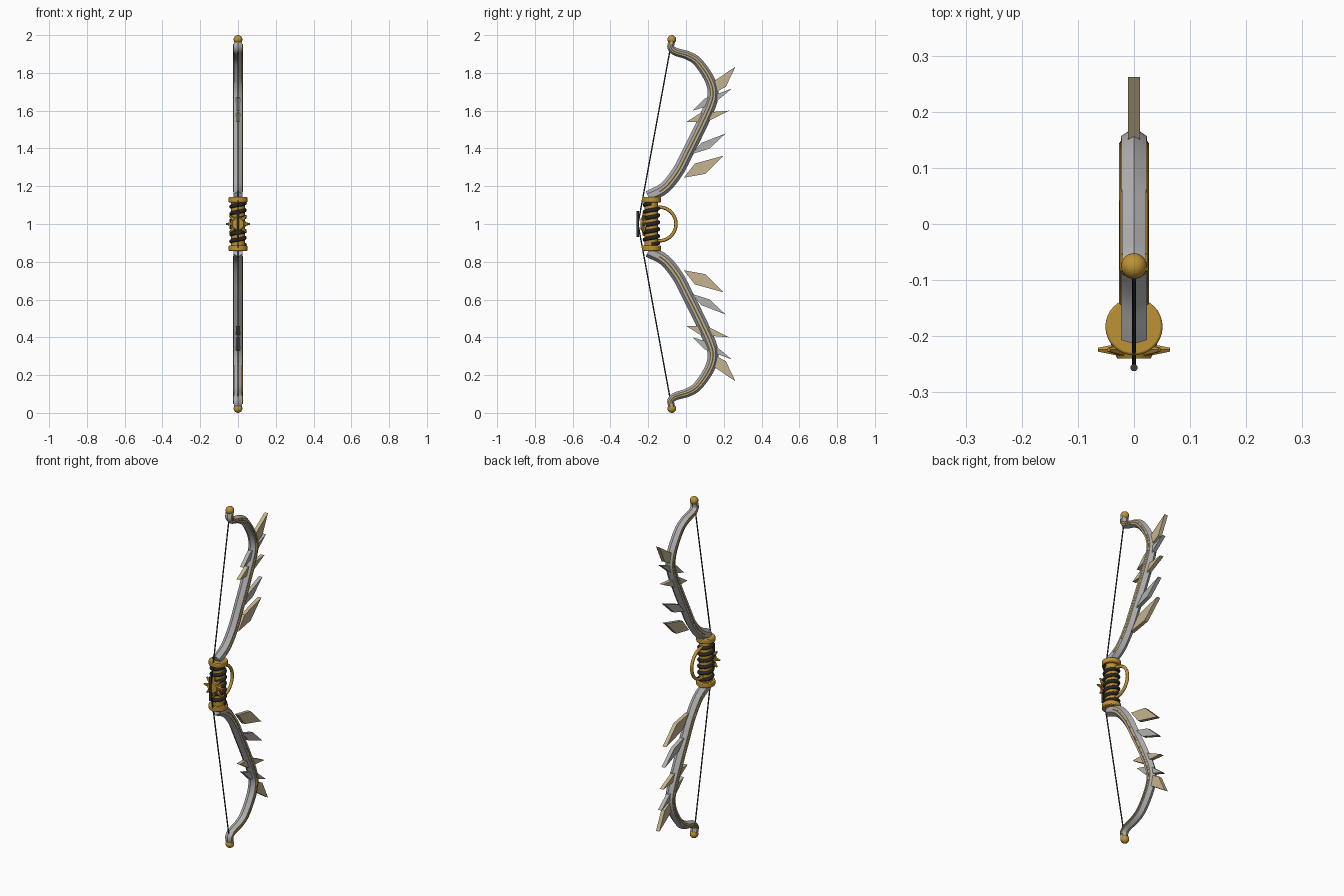
import bpy, bmesh, math
from mathutils import Vector, Matrix

if "Cube" in bpy.data.objects:
    bpy.data.objects.remove(bpy.data.objects["Cube"])

MID = Vector((0, 0, 1))


def material(name, r, g, b):
    m = bpy.data.materials.new(name)
    m.use_nodes = True
    m.diffuse_color = (r, g, b, 1)
    m.node_tree.nodes["Principled BSDF"].inputs["Base Color"].default_value = (r, g, b, 1)
    return m


silver = material("silver", 0.45, 0.44, 0.44)
gold = material("gold", 0.52, 0.29, 0.035)
bone = material("bone", 0.56, 0.46, 0.28)
steel = material("pale steel", 0.44, 0.45, 0.42)
dark = material("dark cord", 0.045, 0.045, 0.045)
leather = material("black leather", 0.022, 0.02, 0.017)


def finish(name, bm, mat, mirror="", angle=35):
    """Make an object whose origin is the grip centre, optionally mirrored."""
    bmesh.ops.recalc_face_normals(bm, faces=bm.faces)
    mesh = bpy.data.meshes.new(name)
    bm.to_mesh(mesh)
    bm.free()
    mesh.materials.append(mat)
    ob = bpy.data.objects.new(name, mesh)
    ob.location = MID
    bpy.context.collection.objects.link(ob)
    if mirror:
        mod = ob.modifiers.new("Mirror", "MIRROR")
        mod.use_axis = ["X" in mirror, "Y" in mirror, "Z" in mirror]
        mod.use_mirror_merge = False
    bpy.ops.object.select_all(action="DESELECT")
    ob.select_set(True)
    bpy.context.view_layer.objects.active = ob
    bpy.ops.object.shade_smooth_by_angle(angle=math.radians(angle))
    return ob


def smooth_path(points, steps=6):
    """Catmull-Rom curve through points."""
    p = [points[0] * 2 - points[1]] + points + [points[-1] * 2 - points[-2]]
    out = []
    for a, b, c, d in zip(p, p[1:], p[2:], p[3:]):
        for i in range(steps):
            t = i / steps
            out.append(0.5 * (2 * b + (c - a) * t + (2 * a - 5 * b + 4 * c - d) * t * t
                              + (3 * b - a - 3 * c + d) * t ** 3))
    return out + [points[-1]]


def sweep(bm, path, section):
    """Sweep section(t) -> [(sideways, outward)] along the path and cap it."""
    rings = []
    for i, p in enumerate(path):
        tangent = (path[min(i + 1, len(path) - 1)] - path[max(i - 1, 0)]).normalized()
        side = Vector((1, 0, 0))
        if abs(tangent.x) > 0.3:
            side = tangent.cross(Vector((0, 0, 1))).normalized()
        out = tangent.cross(side).normalized()
        rings.append([bm.verts.new(p + side * u + out * v) for u, v in section(i / (len(path) - 1))])
    n = len(rings[0])
    for a, b in zip(rings, rings[1:]):
        for j in range(n):
            bm.faces.new((a[j], a[(j + 1) % n], b[(j + 1) % n], b[j]))
    bm.faces.new(rings[0])
    bm.faces.new(rings[-1])


def circle(r, n=8):
    return [(r * math.cos(2 * math.pi * i / n), r * math.sin(2 * math.pi * i / n)) for i in range(n)]


def cylinder(bm, p, q, r1, r2, n=24):
    axis = q - p
    mat = Matrix.Translation((p + q) / 2) @ axis.to_track_quat("Z", "Y").to_matrix().to_4x4()
    bmesh.ops.create_cone(bm, cap_ends=True, segments=n, radius1=r1, radius2=r2,
                          depth=axis.length, matrix=mat)


# Limbs: six-sided bars with a ridge in front and behind
limb_points = [(-0.2, 0.145), (-0.115, 0.19), (-0.045, 0.275), (0.01, 0.38), (0.07, 0.5),
               (0.125, 0.62), (0.143, 0.69), (0.125, 0.765), (0.065, 0.855), (0.01, 0.892),
               (-0.055, 0.912), (-0.08, 0.935), (-0.075, 0.97)]
limb_path = smooth_path([Vector((0, y, z)) for y, z in limb_points])


def limb_section(t):
    s = 1 - 0.45 * max(0, t - 0.4) / 0.6
    w, e, d = 0.0235 * (1 - 0.25 * max(0, t - 0.4)), 0.015 * s, 0.031 * s
    return [(w, -e), (w, e), (0, d), (-w, e), (-w, -e), (0, -d)]


bm = bmesh.new()
sweep(bm, limb_path, limb_section)
finish("limbs", bm, silver, "Z", 20)

# Raised gold line along both sides of each limb
bm = bmesh.new()
sweep(bm, [p + Vector((0.0215 - 0.003 * max(0, i / len(limb_path) - 0.4), 0, 0))
           for i, p in enumerate(limb_path[4:-3])], lambda t: circle(0.0055, 6))
finish("limb_trim", bm, gold, "XZ")

# Tip knobs
bm = bmesh.new()
bmesh.ops.create_uvsphere(bm, u_segments=24, v_segments=14, radius=0.023,
                          matrix=Matrix.Translation((0, -0.075, 0.977)))
finish("tip_knobs", bm, gold, "Z", 60)

# Blades on the outer edge: tail y, z, tip y, z, half width
blades = [(-0.012, 0.245, 0.2, 0.362, 0.037), (0.03, 0.37, 0.21, 0.479, 0.024),
          (0.002, 0.54, 0.228, 0.6, 0.027), (0.035, 0.6, 0.243, 0.717, 0.024),
          (0.125, 0.68, 0.262, 0.833, 0.033)]
for i, (y0, z0, y1, z1, w) in enumerate(blades):
    tail, tip = Vector((0, y0, z0)), Vector((0, y1, z1))
    along = tip - tail
    across = Vector((0, -along.z, along.y)).normalized() * w
    outline = [tail, tail + along * 0.45 - across, tip, tail + along * 0.36 + across]
    bm = bmesh.new()
    half = Vector((0.011, 0, 0))
    face = bm.faces.new([bm.verts.new(p - half) for p in outline])
    grown = bmesh.ops.extrude_face_region(bm, geom=[face])
    bmesh.ops.translate(bm, vec=half * 2,
                        verts=[v for v in grown["geom"] if isinstance(v, bmesh.types.BMVert)])
    finish(f"blade_pair_{i + 1}", bm, steel if i % 2 else bone, "Z", 20)

# Grip core and end collars
GRIP_Y = -0.183
bm = bmesh.new()
cylinder(bm, Vector((0, GRIP_Y, -0.13)), Vector((0, GRIP_Y, 0.13)), 0.036, 0.036)
finish("grip_core", bm, gold)
bm = bmesh.new()
cylinder(bm, Vector((0, GRIP_Y, 0.115)), Vector((0, GRIP_Y, 0.142)), 0.051, 0.051, 32)
ob = finish("grip_collars", bm, gold, "Z")
bev = ob.modifiers.new("Bevel", "BEVEL")
bev.width, bev.segments = 0.004, 2

# Spiral wrap round the grip
TURNS, STEPS = 6, 24
helix = []
for i in range(TURNS * STEPS + 1):
    a = 2 * math.pi * i / STEPS
    helix.append(Vector((0.036 * math.cos(a), GRIP_Y + 0.036 * math.sin(a),
                         -0.11 + 0.22 * i / (TURNS * STEPS))))
bm = bmesh.new()
rings = []
for p in helix:
    radial = Vector((p.x, p.y - GRIP_Y, 0)).normalized()
    rings.append([bm.verts.new(p + radial * u + Vector((0, 0, v))) for u, v in circle(0.0105)])
for a, b in zip(rings, rings[1:]):
    for j in range(8):
        bm.faces.new((a[j], a[(j + 1) % 8], b[(j + 1) % 8], b[j]))
bm.faces.new(rings[0])
bm.faces.new(rings[-1])
finish("grip_wrap", bm, leather, angle=60)

# Hand guard ring
bm = bmesh.new()
rings = []
for i in range(48):
    a = 2 * math.pi * i / 48
    radial = Vector((0, math.cos(a), math.sin(a)))
    centre = Vector((0, -0.142, 0)) + radial * 0.089
    rings.append([bm.verts.new(centre + radial * u + Vector((v, 0, 0))) for u, v in circle(0.009)])
for a, b in zip(rings, rings[1:] + rings[:1]):
    for j in range(8):
        bm.faces.new((a[j], a[(j + 1) % 8], b[(j + 1) % 8], b[j]))
finish("guard_ring", bm, gold, angle=60)

# Starburst on the front of the grip
bm = bmesh.new()
cylinder(bm, Vector((0, -0.212, 0)), Vector((0, -0.24, 0)), 0.042, 0.03, 16)
for i in range(8):
    a = math.pi * i / 4
    d = Vector((math.cos(a), 0, math.sin(a)))
    hub = Vector((0, -0.224, 0))
    cylinder(bm, hub + d * 0.03, hub + d * 0.064, 0.012, 0.004, 6)
finish("starburst", bm, gold)

# String and its wrapped nocking section
bm = bmesh.new()
cylinder(bm, Vector((0, -0.254, 0)), Vector((0, -0.083, 0.93)), 0.0035, 0.0035, 8)
finish("string", bm, dark, "Z")
bm = bmesh.new()
cylinder(bm, Vector((0, -0.256, -0.07)), Vector((0, -0.256, 0.07)), 0.0065, 0.0065, 12)
finish("string_wrap", bm, dark)
